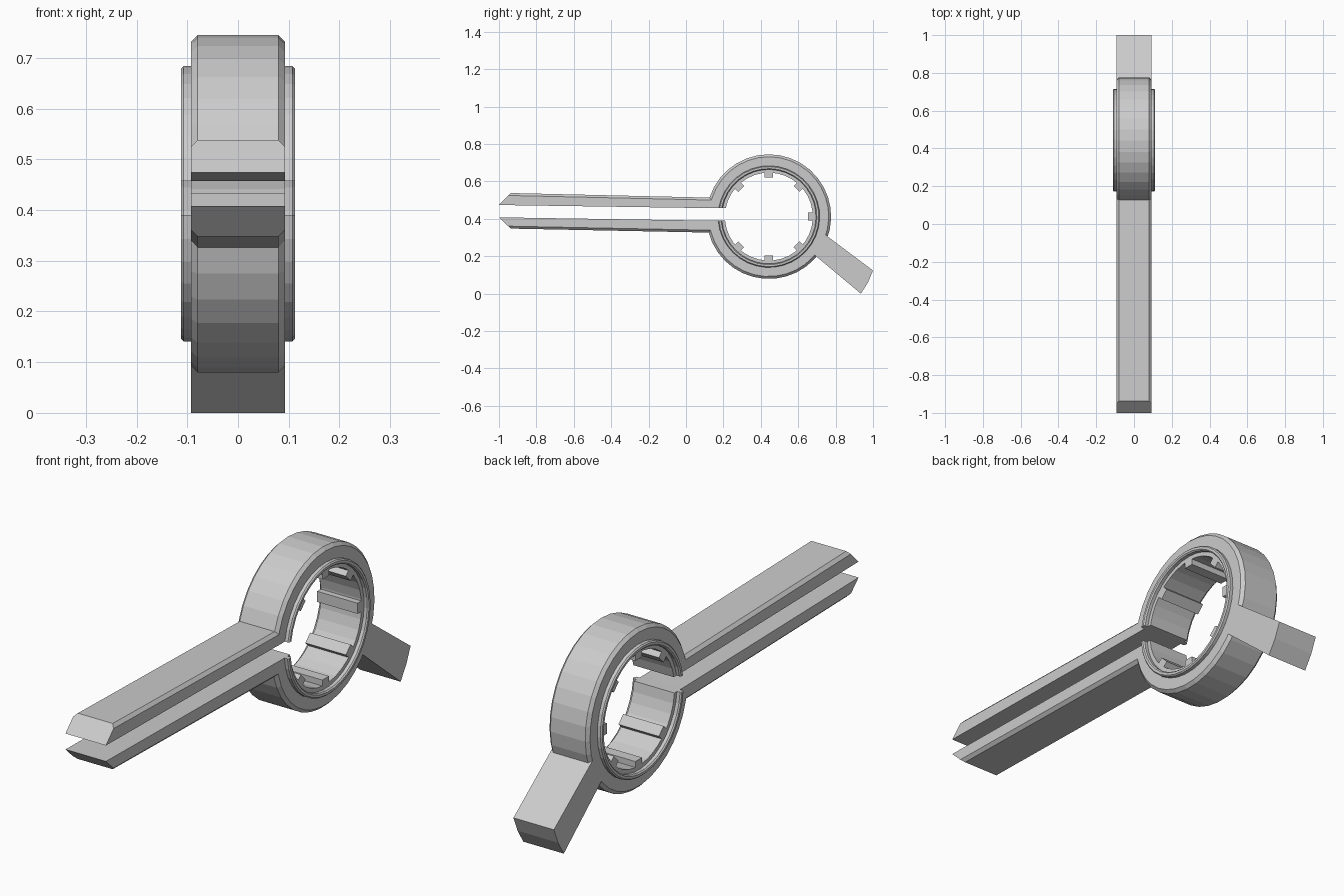
import bpy, bmesh, math

cube = bpy.data.objects.get("Cube")
if cube:
    bpy.data.objects.remove(cube, do_unlink=True)

CY, CZ = 0.443, 0.412           # ring centre
W, CH = 0.093, 0.013            # half width and chamfer
SLOT_TOP, SLOT_LOW = 0.457, 0.39
R_OUT, R_LIP, R_STEP, R_HOLE = 0.333, 0.272, 0.252, 0.235

grey = bpy.data.materials.new("light grey plastic")
grey.use_nodes = True
grey.diffuse_color = (0.6, 0.6, 0.6, 1)
grey.node_tree.nodes["Principled BSDF"].inputs["Base Color"].default_value = (0.6, 0.6, 0.6, 1)


def finish(name, bm):
    bmesh.ops.recalc_face_normals(bm, faces=bm.faces)
    mesh = bpy.data.meshes.new(name)
    bm.to_mesh(mesh)
    bm.free()
    mesh.materials.append(grey)
    ob = bpy.data.objects.new(name, mesh)
    bpy.context.collection.objects.link(ob)
    return ob


def split_ring(name, profile, steps=34):
    """Sweep an (x, radius) profile around the hole, ending flat on the slot."""
    bm = bmesh.new()
    rows = []
    for i in range(steps + 1):
        row = []
        for x, r in profile:
            a0 = -math.pi + math.asin((CZ - SLOT_LOW) / r)
            a1 = math.pi - math.asin((SLOT_TOP - CZ) / r)
            a = a0 + (a1 - a0) * i / steps
            row.append(bm.verts.new((x, CY + r * math.cos(a), CZ + r * math.sin(a))))
        rows.append(row)
    n = len(profile)
    for p, q in zip(rows, rows[1:]):
        for j in range(n):
            k = (j + 1) % n
            bm.faces.new((p[j], p[k], q[k], q[j]))
    bm.faces.new(rows[0])
    bm.faces.new(rows[-1])
    return finish(name, bm)


def mirrored(half):
    return half + [(-x, r) for x, r in reversed(half)]


def prism(name, outline):
    """Extrude a (y, z) outline across the full width."""
    bm = bmesh.new()
    sides = [[bm.verts.new((x, y, z)) for y, z in outline] for x in (-W, W)]
    n = len(outline)
    for s in sides:
        bm.faces.new(s)
    for j in range(n):
        k = (j + 1) % n
        bm.faces.new((sides[0][j], sides[0][k], sides[1][k], sides[1][j]))
    return finish(name, bm)


def handle(name, tip, shoulder, root_outer, root_inner):
    """Tapered arm with chamfered outer edges and a slanted end."""
    bm = bmesh.new()
    d = CH if shoulder > tip else -CH
    y0, y1, y2 = -1.0, -0.937, 0.15
    slant = (y1 - y0) * CH / abs(shoulder - tip)
    ends = []
    for ya, yb, yc, inner, outer in ((y0, y1 - slant, y1, tip, shoulder),
                                    (y2, y2, y2, root_inner, root_outer)):
        half = [(W, ya, inner), (W, yb, outer - d), (W - CH, yc, outer)]
        pts = half + [(-x, y, z) for x, y, z in reversed(half)]
        ends.append([bm.verts.new(p) for p in pts])
    a, b = ends
    for j in range(6):
        k = (j + 1) % 6
        bm.faces.new((a[j], a[k], b[k], b[j]))
    bm.faces.new(a)
    bm.faces.new(b)
    return finish(name, bm)


# Clamp ring with chamfered rims
split_ring("clamp_ring", mirrored([(W, R_LIP - 0.01), (W, R_OUT - CH), (W - CH, R_OUT)]))

# Raised collar lining the ring, with a recessed inner step
e = 0.005
split_ring("inner_collar", mirrored([
    (W, R_HOLE), (W, R_STEP), (0.112 - e, R_STEP), (0.112, R_STEP + e),
    (0.112, R_LIP - e), (0.112 - e, R_LIP)]))

# Grip teeth inside the hole, none at the slot
for i in range(-3, 4):
    t = math.radians(45 * i)
    c, s = math.cos(t), math.sin(t)
    box = [(0.209, -0.022), (0.242, -0.022), (0.242, 0.022), (0.209, 0.022)]
    prism(f"grip_tooth_{i + 4}", [(CY + r * c - w * s, CZ + r * s + w * c) for r, w in box])

# Pair of squeeze handles
handle("upper_handle", 0.474, 0.538, 0.513, SLOT_TOP)
handle("lower_handle", 0.408, 0.348, 0.326, SLOT_LOW)

# Tail block at the lower back
prism("tail_block", [(0.68, 0.363), (0.754, 0.308), (1.0, 0.124), (0.973, 0.06),
                     (0.935, 0.0), (0.695, 0.2), (0.63, 0.254)])
